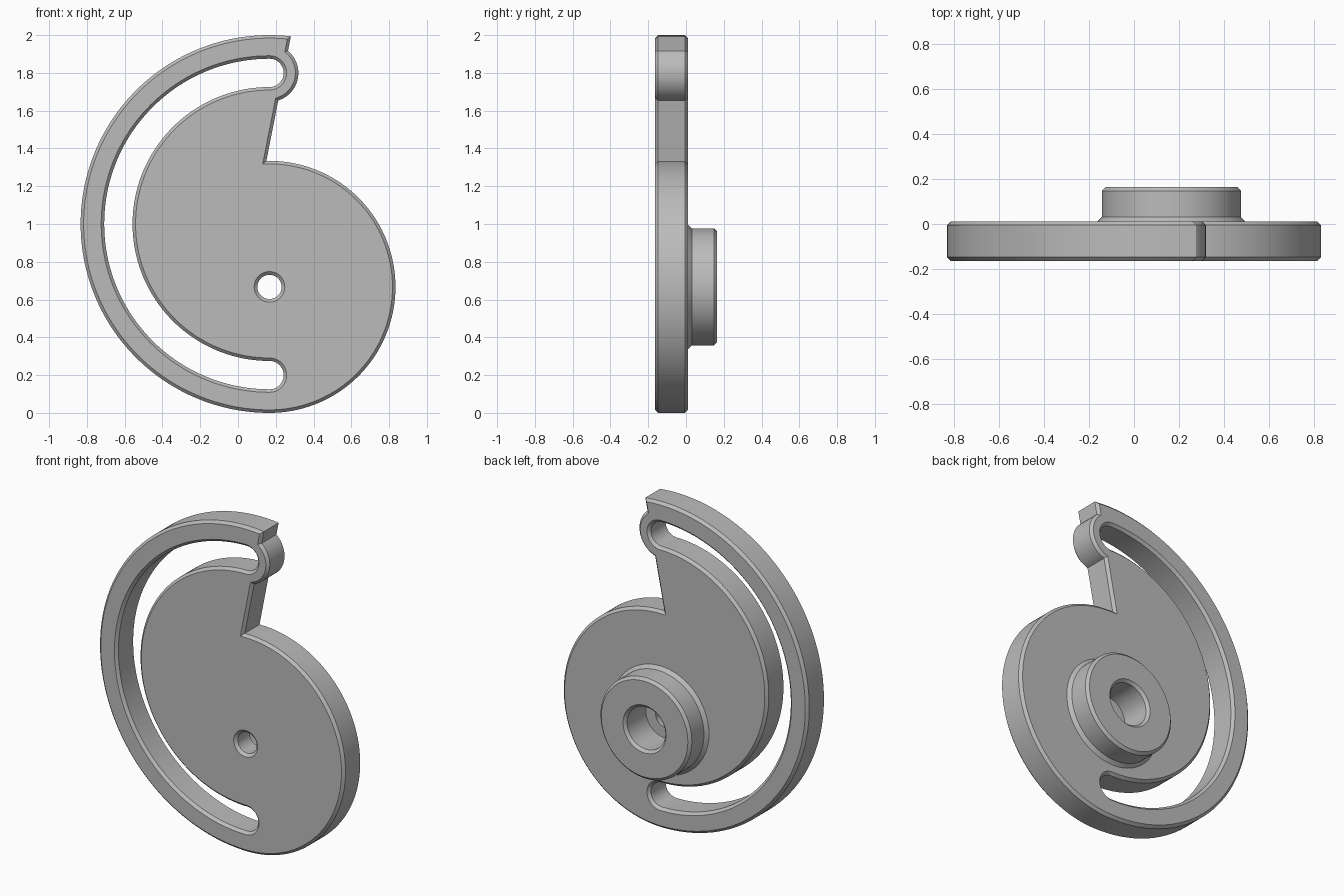
import bpy, bmesh
from math import cos, sin, radians
from mathutils import Vector

cube = bpy.data.objects.get("Cube")
if cube:
    bpy.data.objects.remove(cube)

CX = 0.1667                      # shared x of every arc centre
HUB_Z = 0.667                    # pivot height
FRONT, BACK, END = -0.164, 0.0105, 0.164
CH = 0.016                       # chamfer

grey = bpy.data.materials.new("plain_grey")
grey.use_nodes = True
grey.diffuse_color = (0.5, 0.5, 0.5, 1)
grey.node_tree.nodes["Principled BSDF"].inputs["Base Color"].default_value = (0.5, 0.5, 0.5, 1)


def arc(z, r, a0, a1, n):
    """Points on an arc in the x-z plane, angles in degrees."""
    angles = [radians(a0 + (a1 - a0) * i / n) for i in range(n + 1)]
    return [Vector((CX + r * cos(a), z + r * sin(a))) for a in angles]


def join(*arcs):
    """Chain arcs into a closed loop without doubled points."""
    pts = []
    for p in (p for a in arcs for p in a):
        if not pts or (p - pts[-1]).length > 1e-4:
            pts.append(p)
    if (pts[0] - pts[-1]).length < 1e-4:
        pts.pop()
    return pts


def inset(pts, d):
    """Move a closed loop to the right of its travel, with mitred corners."""
    out = []
    for i, p in enumerate(pts):
        a = (p - pts[i - 1]).normalized()
        b = (pts[(i + 1) % len(pts)] - p).normalized()
        na, nb = Vector((a.y, -a.x)), Vector((b.y, -b.x))
        out.append(p + (na + nb) * d / (1 + na.dot(nb)))
    return out


def ring(bm, pts, y):
    return [bm.verts.new((p.x, y, p.y)) for p in pts]


def skin(bm, rings):
    """Quads between successive rings."""
    for r, s in zip(rings, rings[1:]):
        for i in range(len(r)):
            bm.faces.new((r[i - 1], r[i], s[i], s[i - 1]))


def cap(bm, loops, direction):
    """Flat face set bounded by an outline and its holes."""
    edges = []
    for r in loops:
        for i in range(len(r)):
            edges.append(bm.edges.get((r[i - 1], r[i])) or bm.edges.new((r[i - 1], r[i])))
    bmesh.ops.triangle_fill(bm, use_beauty=True, edges=edges, normal=(0, direction, 0))


def finish(bm, name):
    bmesh.ops.recalc_face_normals(bm, faces=bm.faces[:])
    mesh = bpy.data.meshes.new(name)
    bm.to_mesh(mesh)
    bm.free()
    mesh.materials.append(grey)
    ob = bpy.data.objects.new(name, mesh)
    bpy.context.collection.objects.link(ob)
    bpy.ops.object.select_all(action='DESELECT')
    ob.select_set(True)
    bpy.context.view_layer.objects.active = ob
    bpy.ops.object.shade_smooth_by_angle(angle=radians(30))


def circle(r):
    return arc(HUB_Z, r, 0, 360, 72)[:-1]


# Outline: round body, long outer sweep, slanted cut and slot-end lobe
outline = join(arc(HUB_Z, 0.667, 91.43, -90, 90),
               arc(1, 1, -90, -276.5, 110),
               arc(1.8, 0.153, 50, -72.3, 32))

# Curved slot with round ends
slot = join(arc(1, 0.875, 90, 270, 100),
            arc(0.2, 0.075, -90, 90, 24),
            arc(1, 0.725, 270, 90, 100),
            arc(1.8, 0.075, -90, 90, 24))

# Cam plate, chamfered on both faces, open where the hub passes through
HOLE, FLARE = 0.081, 0.33
bm = bmesh.new()
fronts, backs = [], []
for loop in (outline, slot):
    small = inset(loop, CH)
    rings = [ring(bm, small, FRONT), ring(bm, loop, FRONT + CH),
             ring(bm, loop, BACK - CH), ring(bm, small, BACK)]
    skin(bm, rings)
    fronts.append(rings[0])
    backs.append(rings[-1])
cap(bm, fronts + [ring(bm, circle(HOLE), FRONT)], -1)
cap(bm, backs + [ring(bm, circle(FLARE), BACK)], 1)
finish(bm, "cam_plate")

# Hub with flared foot and stepped bore, turned from one profile
profile = [(HOLE, FRONT), (0.064, FRONT + CH), (0.064, -0.035), (0.13, -0.035),
           (0.13, END - CH), (0.146, END), (0.294, END), (0.31, END - CH),
           (0.31, BACK + 0.02), (FLARE, BACK)]
bm = bmesh.new()
skin(bm, [ring(bm, circle(r), y) for r, y in profile])
finish(bm, "hub")
